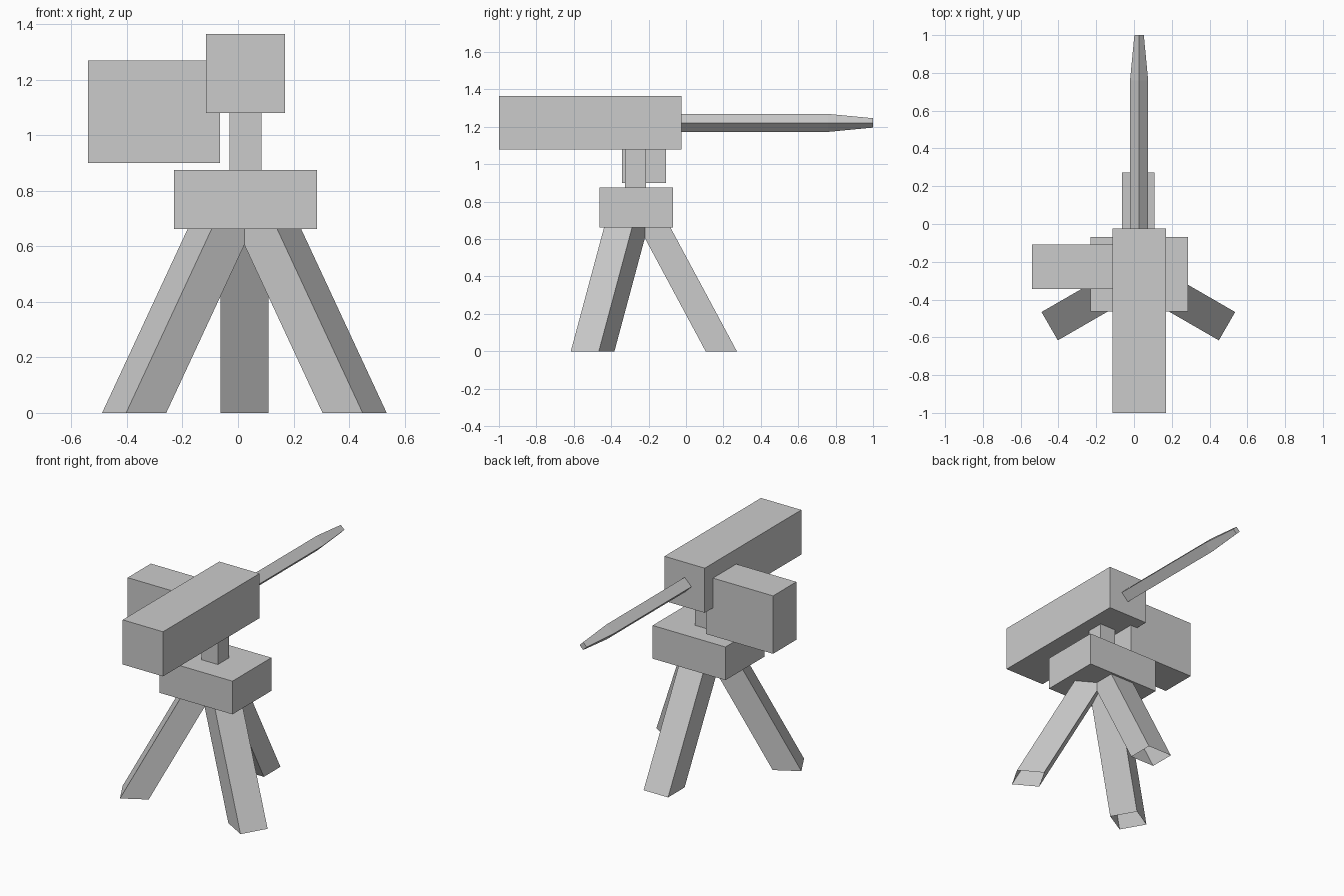
import bpy, bmesh
from math import pi
from mathutils import Matrix, Vector

default = bpy.data.objects.get("Cube")
if default:
    bpy.data.objects.remove(default, do_unlink=True)

grey = bpy.data.materials.new("plain_grey")
grey.use_nodes = True
colour = (0.6, 0.6, 0.6, 1)
grey.diffuse_color = colour
grey.node_tree.nodes["Principled BSDF"].inputs["Base Color"].default_value = colour


def add_object(name, bm):
    bmesh.ops.recalc_face_normals(bm, faces=bm.faces)
    mesh = bpy.data.meshes.new(name)
    bm.to_mesh(mesh)
    bm.free()
    mesh.materials.append(grey)
    obj = bpy.data.objects.new(name, mesh)
    bpy.context.collection.objects.link(obj)
    return obj


def box(name, low, high):
    low, high = Vector(low), Vector(high)
    bm = bmesh.new()
    bmesh.ops.create_cube(bm, size=1)
    bmesh.ops.scale(bm, vec=high - low, verts=bm.verts)
    bmesh.ops.translate(bm, vec=(low + high) / 2, verts=bm.verts)
    return add_object(name, bm)


def loft(bm, rings, cap_end):
    """Join four-sided rings of points into a tube."""
    loops = [[bm.verts.new(p) for p in ring] for ring in rings]
    for a, b in zip(loops, loops[1:]):
        for i in range(4):
            j = (i + 1) % 4
            bm.faces.new((a[i], a[j], b[j], b[i]))
    if cap_end:
        bm.faces.new(loops[-1])


# Boxy parts
box("gun_body", (-0.115, -1.0, 1.08), (0.17, -0.025, 1.365))
box("ammunition_box", (-0.54, -0.343, 0.9), (-0.065, -0.108, 1.27))
box("swivel_post", (-0.03, -0.325, 0.875), (0.085, -0.213, 1.08))
box("tripod_head", (-0.23, -0.463, 0.663), (0.285, -0.07, 0.875))

# Barrel with a diamond section and tapered muzzle
bm = bmesh.new()
rings = []
for y, r in ((-0.025, 0.048), (0.76, 0.048), (1.0, 0.025)):
    rings.append([(0.027 + dx * r, y, 1.221 + dz * r)
                  for dx, dz in ((1, 0), (0, 1), (-1, 0), (0, -1))])
loft(bm, rings, True)
add_object("barrel", bm)

# Three splayed hollow legs, spaced evenly around the tripod centre
centre = Matrix.Translation((0.023, -0.27, 0))
half = 0.0865
for index, name in enumerate(("rear_leg", "front_right_leg", "front_left_leg")):
    bm = bmesh.new()
    rings = []
    for z, inner, outer in ((0, 0.375, 0.542), (0.663, 0.019, 0.186)):
        rings.append([(-half, inner, z), (half, inner, z),
                      (half, outer, z), (-half, outer, z)])
    loft(bm, rings, False)
    turn = Matrix.Rotation(index * 2 * pi / 3, 4, "Z")
    bm.transform(centre @ turn)
    # Open tubes: make the walls face away from the tube's own axis
    add_object(name, bm)
